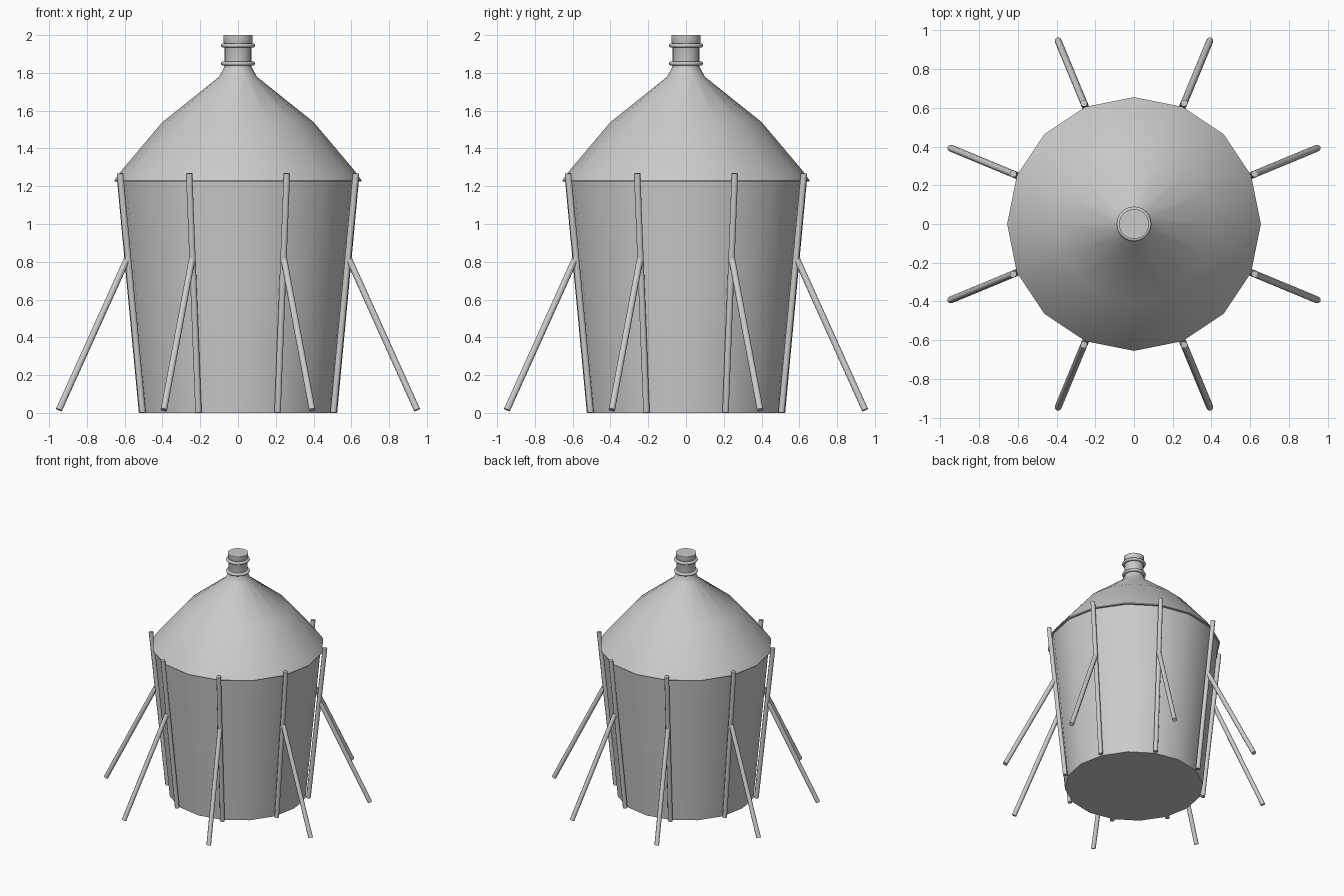
import bpy, bmesh
from math import sin, cos, pi, radians
from mathutils import Vector

if "Cube" in bpy.data.objects:
    bpy.data.objects.remove(bpy.data.objects["Cube"])


def finish(bm, name, angle):
    bmesh.ops.recalc_face_normals(bm, faces=bm.faces)
    mesh = bpy.data.meshes.new(name)
    bm.to_mesh(mesh)
    bm.free()
    ob = bpy.data.objects.new(name, mesh)
    bpy.context.collection.objects.link(ob)
    bpy.ops.object.select_all(action='DESELECT')
    ob.select_set(True)
    bpy.context.view_layer.objects.active = ob
    bpy.ops.object.shade_smooth_by_angle(angle=radians(angle))
    return ob


def lathe(name, profile, sides=16, angle=35):
    """Revolve (radius, z) points around z and cap both ends."""
    bm = bmesh.new()
    rings = [[bm.verts.new((r * cos(2 * pi * i / sides), r * sin(2 * pi * i / sides), z))
              for i in range(sides)] for r, z in profile]
    for a, b in zip(rings, rings[1:]):
        for i in range(sides):
            j = (i + 1) % sides
            bm.faces.new((a[i], a[j], b[j], b[i]))
    bm.faces.new(rings[0])
    bm.faces.new(rings[-1])
    return finish(bm, name, angle)


def rod(name, a, b, radius=0.018, sides=8):
    a, b = Vector(a), Vector(b)
    d = b - a
    bm = bmesh.new()
    bmesh.ops.create_cone(bm, cap_ends=True, segments=sides, radius1=radius,
                          radius2=radius, depth=d.length)
    ob = finish(bm, name, 50)
    ob.location = (a + b) / 2
    ob.rotation_euler = d.to_track_quat('Z', 'Y').to_euler()
    return ob


# Tapered tank and its domed roof with a slight overhang
lathe("tank_body", [(0.525, 0), (0.64, 1.23)])
lathe("roof", [(0.655, 1.225), (0.655, 1.23), (0.615, 1.285), (0.40, 1.54),
               (0.10, 1.78), (0.07, 1.835), (0.07, 1.86)])

# Neck, lip and two rings
lathe("neck", [(0.071, 1.82), (0.071, 1.95), (0.078, 1.965), (0.078, 2.0)], 24)
for n, z in enumerate((1.85, 1.945)):
    bead = [(0.079 + 0.011 * sin(pi * k / 6), z - 0.011 * cos(pi * k / 6)) for k in range(7)]
    lathe(f"neck_ring_{n + 1}", [(0.068, z - 0.011)] + bead + [(0.068, z + 0.011)], 24)

# Eight wall posts, each with a splayed brace
for k in range(8):
    t = radians(22.5 + 45 * k)
    c, s = cos(t), sin(t)
    rod(f"post_{k + 1}", (0.547 * c, 0.547 * s, 0.003), (0.676 * c, 0.676 * s, 1.268))
    rod(f"brace_{k + 1}", (1.026 * c, 1.026 * s, 0.016), (0.638 * c, 0.638 * s, 0.81))
